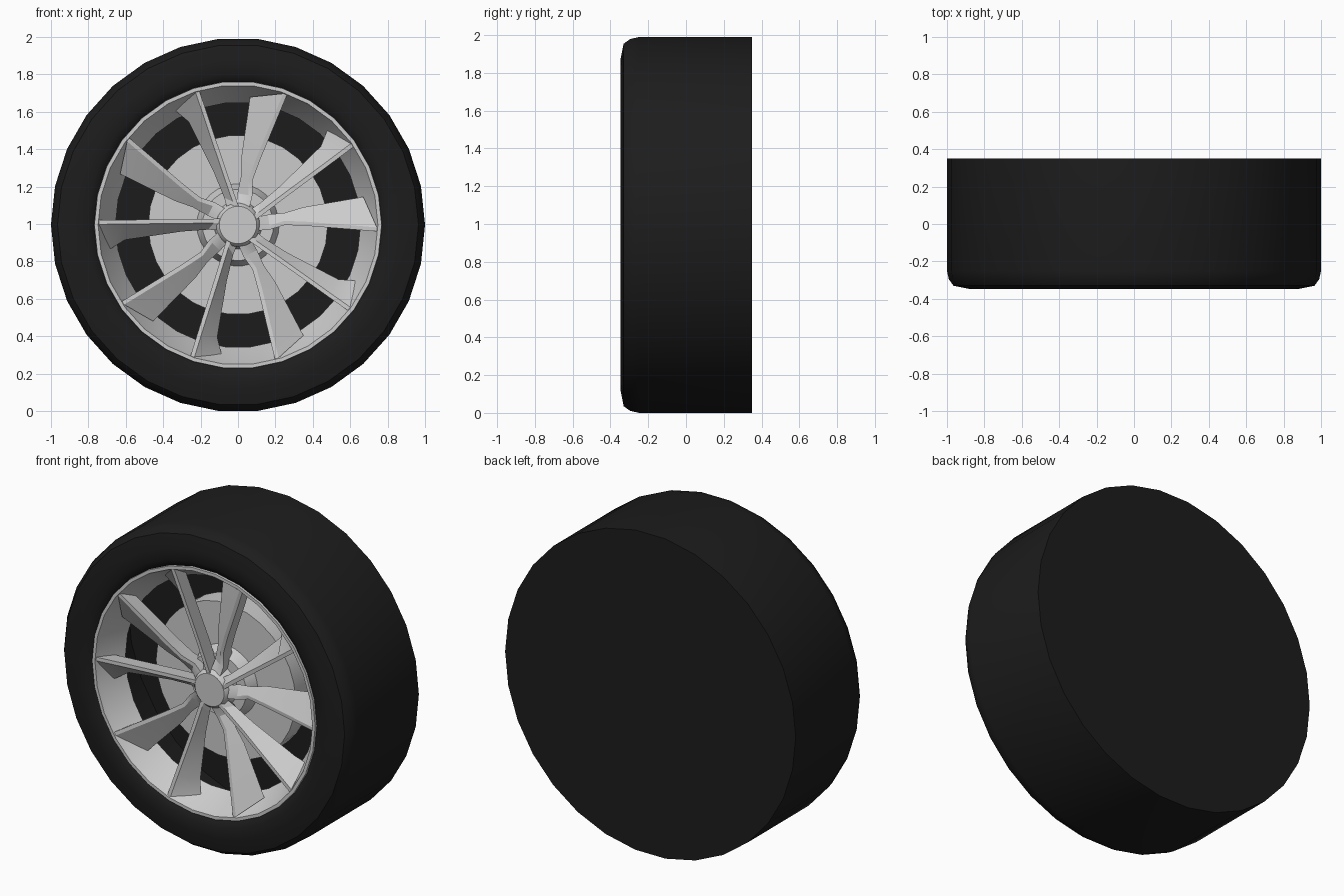
import bpy, bmesh, math

if "Cube" in bpy.data.objects:
    bpy.data.objects.remove(bpy.data.objects["Cube"])

CZ = 0.995   # wheel centre height
SIDES = 30


def finish(name, bm, colour=None, smooth=None):
    bmesh.ops.recalc_face_normals(bm, faces=bm.faces)
    mesh = bpy.data.meshes.new(name)
    bm.to_mesh(mesh)
    bm.free()
    ob = bpy.data.objects.new(name, mesh)
    bpy.context.collection.objects.link(ob)
    ob.location.z = CZ
    if colour:
        mat = bpy.data.materials.new(name + "_colour")
        mat.diffuse_color = colour
        mat.use_nodes = True
        mat.node_tree.nodes["Principled BSDF"].inputs["Base Color"].default_value = mat.diffuse_color
        mesh.materials.append(mat)
    if smooth:
        bpy.ops.object.select_all(action='DESELECT')
        ob.select_set(True)
        bpy.context.view_layer.objects.active = ob
        bpy.ops.object.shade_smooth_by_angle(angle=math.radians(smooth))
    return ob


def revolve(name, profile, colour=None, smooth=35):
    """Spin a (radius, y) profile about the y axis."""
    bm = bmesh.new()
    rings = []
    for r, y in profile:
        if r == 0:
            rings.append([bm.verts.new((0, y, 0))] * SIDES)
            continue
        rings.append([bm.verts.new((r * math.cos(2 * math.pi * i / SIDES), y,
                                    r * math.sin(2 * math.pi * i / SIDES)))
                      for i in range(SIDES)])
    for a, b in zip(rings, rings[1:]):
        for i in range(SIDES):
            j = (i + 1) % SIDES
            bm.faces.new(list(dict.fromkeys((a[i], a[j], b[j], b[i]))))
    return finish(name, bm, colour, smooth)


def spokes(name, stations, offset):
    """Loft a twisted triangular blade, repeated five times round the hub.
    Station: ridge (u, v, y) then trailing edge (u, v, y)."""
    bm = bmesh.new()
    for k in range(5):
        ang = math.radians(offset + 72 * k)
        c, s = math.cos(ang), math.sin(ang)

        def vert(u, v, y):
            return bm.verts.new((u * c - v * s, y, u * s + v * c))

        rows = []
        for u1, v1, y1, u2, v2, y2 in stations:
            rows.append((vert(u1, v1, y1),
                         vert(u1 * 0.99, v1 + 0.022, y1),
                         vert(u2, v2, y2),
                         vert(u1 * 0.96, v1 + 0.01, y1 + 0.1)))
        for a, b in zip(rows, rows[1:]):
            for i in range(4):
                j = (i + 1) % 4
                bm.faces.new((a[i], a[j], b[j], b[i]))
        bm.faces.new(rows[0])
        bm.faces.new(rows[-1])
    return finish(name, bm, None, 25)


# Tyre: sidewall, rounded shoulder, tread and closed flat back
revolve("tyre", [(0.745, -0.29), (0.77, -0.325), (0.81, -0.345), (0.88, -0.347),
                 (0.965, -0.33), (0.99, -0.295), (1.0, -0.25), (1.0, 0.35), (0, 0.35)],
        (0.012, 0.012, 0.012, 1))

# Rim lip and tapered barrel
revolve("rim", [(0.77, -0.31), (0.768, -0.338), (0.748, -0.338),
                (0.738, -0.315), (0.655, -0.17)])

# Brake disc with its raised centre, and the hub cap
revolve("brake_disc", [(0, -0.12), (0.48, -0.12), (0.48, 0.02), (0, 0.02)])
revolve("disc_hub", [(0, -0.19), (0.19, -0.19), (0.22, -0.12)])
revolve("hub_cap", [(0, -0.28), (0.1, -0.28), (0.115, -0.265), (0.13, -0.18), (0, -0.18)])

# Five broad spokes with petal-shaped roots
spokes("broad_spokes", [
    (0.06, -0.035, -0.275, 0.06, 0.035, -0.27),
    (0.11, -0.03, -0.265, 0.11, 0.045, -0.25),
    (0.17, -0.025, -0.25, 0.16, 0.055, -0.22),
    (0.25, 0.0, -0.255, 0.25, 0.065, -0.22),
    (0.37, -0.005, -0.275, 0.35, 0.095, -0.22),
    (0.75, -0.035, -0.332, 0.67, 0.15, -0.24)], 0)

# Five narrow straight spokes
spokes("narrow_spokes", [
    (0.06, -0.035, -0.275, 0.06, 0.03, -0.27),
    (0.13, -0.033, -0.28, 0.16, 0.025, -0.24),
    (0.3, -0.03, -0.29, 0.3, 0.035, -0.23),
    (0.62, -0.027, -0.32, 0.605, 0.08, -0.21),
    (0.75, -0.025, -0.332, 0.685, 0.13, -0.24)], 36)
